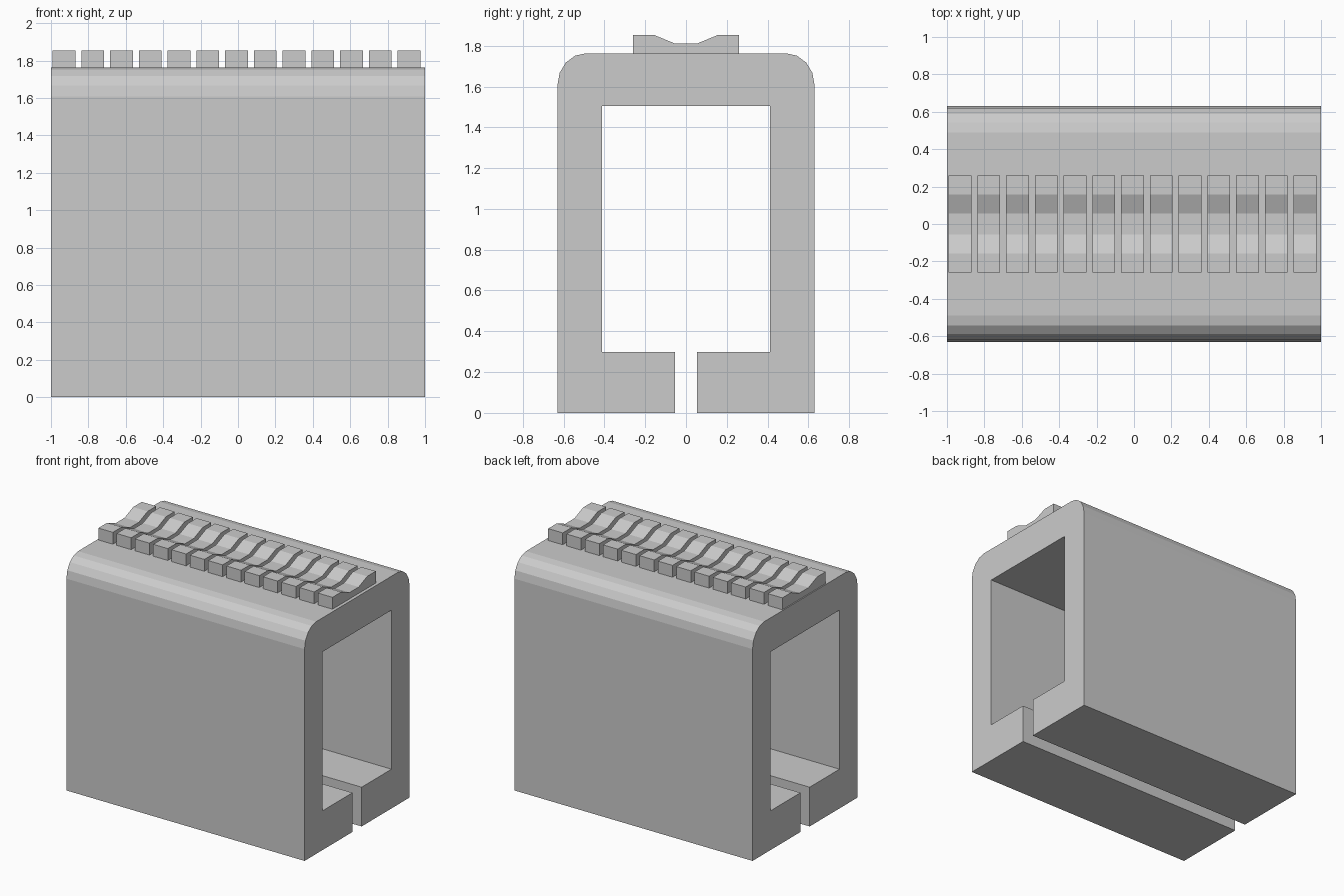
import bpy, bmesh, math

if "Cube" in bpy.data.objects:
    bpy.data.objects.remove(bpy.data.objects["Cube"])

def extrude_profile(name, profile, x0, x1):
    """Extrude a closed (y, z) profile along x."""
    bm = bmesh.new()
    face = bm.faces.new([bm.verts.new((x0, y, z)) for y, z in profile])
    res = bmesh.ops.extrude_face_region(bm, geom=[face])
    verts = [g for g in res["geom"] if isinstance(g, bmesh.types.BMVert)]
    bmesh.ops.translate(bm, verts=verts, vec=(x1 - x0, 0, 0))
    bmesh.ops.recalc_face_normals(bm, faces=bm.faces[:])
    mesh = bpy.data.meshes.new(name)
    bm.to_mesh(mesh)
    bm.free()
    obj = bpy.data.objects.new(name, mesh)
    bpy.context.collection.objects.link(obj)
    return obj

# Housing: rounded shoulders, hollow core, open slot along the bottom
TOP, HALF = 1.763, 0.63
shoulder = [(0.49 + 0.14 * math.cos(a), 1.608 + 0.155 * math.sin(a))
            for a in (i * math.pi / 8 for i in range(5))]
outer = [(0.055, 0), (HALF, 0)] + shoulder
inner = [(0.413, 1.505), (0.413, 0.298), (0.055, 0.298)]
mirror = lambda pts: [(-y, z) for y, z in reversed(pts)]
extrude_profile("housing", outer + mirror(outer) + mirror(inner) + inner, -1, 1)

# Row of grip ridges with a shallow dip for the finger
ridge_half = [(0.26, TOP), (0.26, 1.853), (0.157, 1.853), (0.055, 1.811)]
ridges = extrude_profile("grip_ridges", ridge_half + mirror(ridge_half), -0.991, -0.869)
array = ridges.modifiers.new("Repeat", "ARRAY")
array.count = 13
array.use_relative_offset = False
array.use_constant_offset = True
array.constant_offset_displace = (0.1537, 0, 0)
